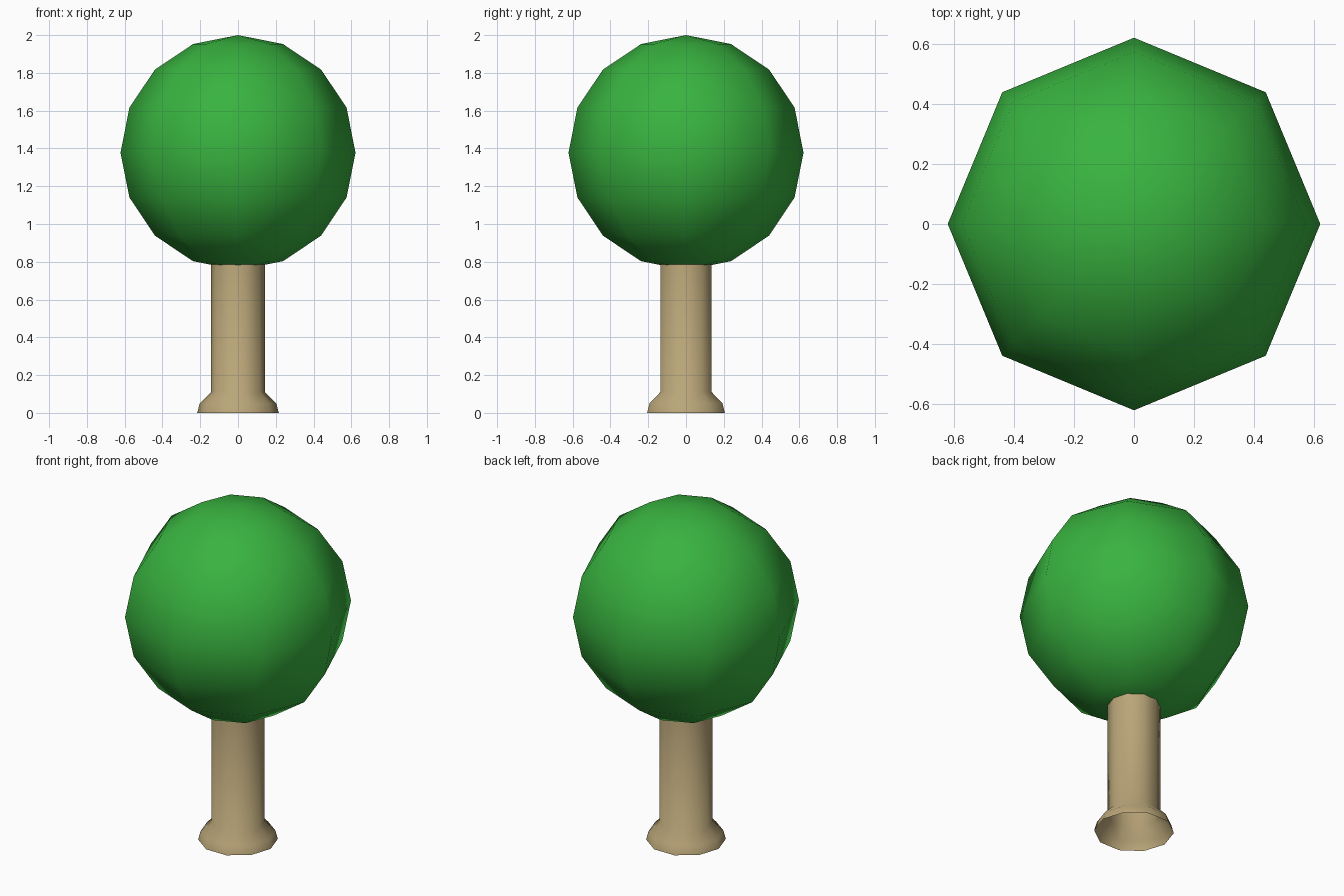
import bpy, bmesh, math

if "Cube" in bpy.data.objects:
    bpy.data.objects.remove(bpy.data.objects["Cube"])


def material(name, color):
    mat = bpy.data.materials.new(name)
    mat.diffuse_color = (*color, 1)
    mat.use_nodes = True
    mat.node_tree.nodes["Principled BSDF"].inputs["Base Color"].default_value = mat.diffuse_color
    return mat


def add_object(name, bm, mat):
    for face in bm.faces:
        face.smooth = True
    mesh = bpy.data.meshes.new(name)
    bm.to_mesh(mesh)
    bm.free()
    mesh.materials.append(mat)
    obj = bpy.data.objects.new(name, mesh)
    bpy.context.collection.objects.link(obj)
    return obj


def lathe(profile, sides):
    """Open surface of revolution from (radius, z) points."""
    bm = bmesh.new()
    rings = [[bm.verts.new((r * math.cos(math.tau * i / sides),
                            r * math.sin(math.tau * i / sides), z))
              for i in range(sides)] for r, z in profile]
    for low, high in zip(rings, rings[1:]):
        for i in range(sides):
            j = (i + 1) % sides
            bm.faces.new((low[i], low[j], high[j], high[i]))
    return bm


# Trunk: ten-sided hollow tube with a flared foot, ending inside the crown
trunk_profile = [(0.216, 0), (0.203, 0.05), (0.143, 0.11), (0.143, 0.88)]
add_object("trunk", lathe(trunk_profile, 10), material("bark", (0.49, 0.38, 0.19)))

# Crown: low-poly ball of leaves
crown_mesh = bmesh.new()
bmesh.ops.create_uvsphere(crown_mesh, u_segments=8, v_segments=8, radius=0.622)
crown = add_object("crown", crown_mesh, material("leaves", (0.04, 0.45, 0.05)))
crown.location.z = 1.378
